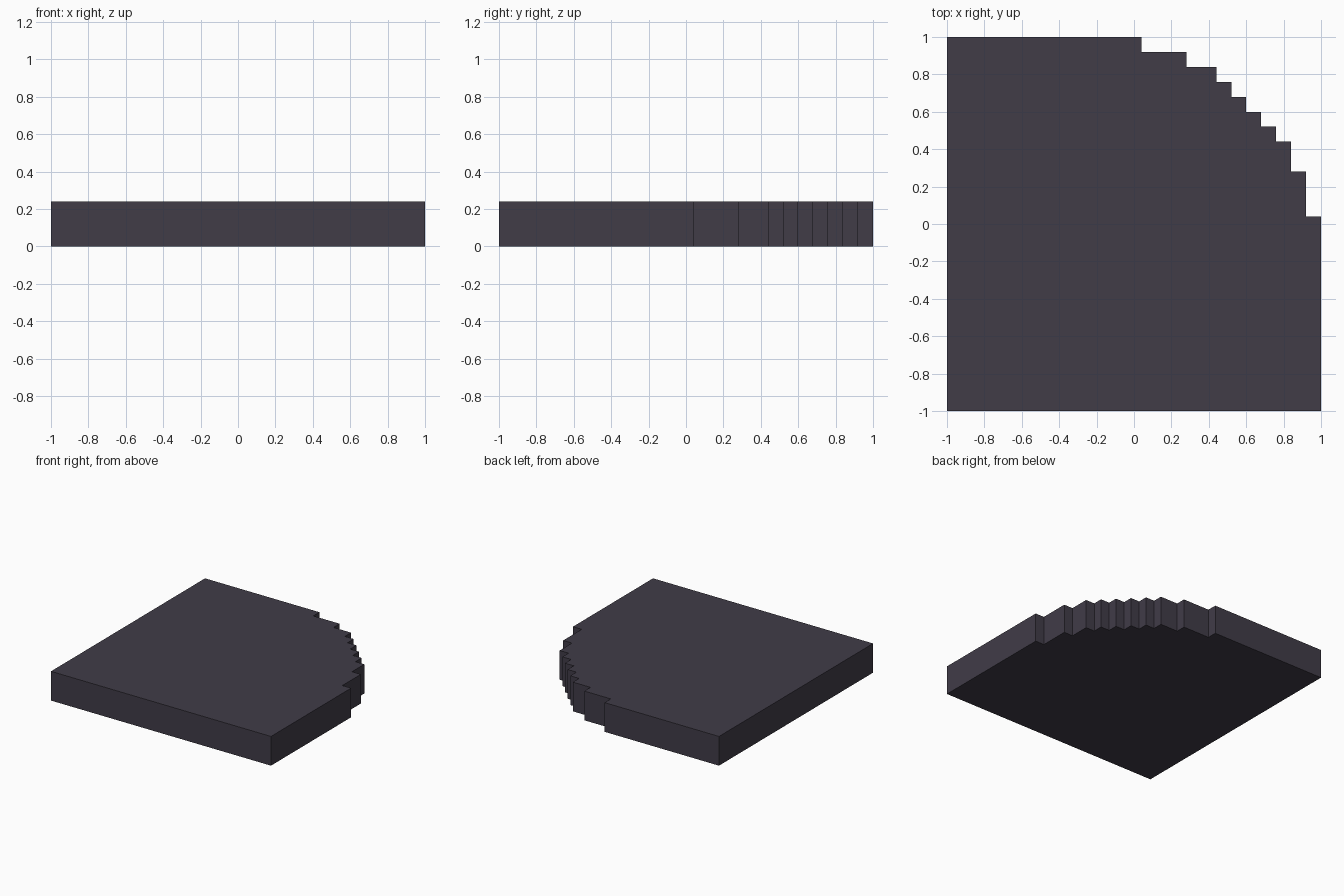
import bpy, bmesh

if "Cube" in bpy.data.objects:
    bpy.data.objects.remove(bpy.data.objects["Cube"])

U = 0.08      # block unit
H = 0.24      # slab thickness

# Stepped corner: outer corners (x, y) of each step, from back edge to right edge
steps = [(0.04, 1.0), (0.28, 0.92), (0.44, 0.84), (0.52, 0.76), (0.60, 0.68),
         (0.68, 0.60), (0.76, 0.52), (0.84, 0.44), (0.92, 0.28), (1.0, 0.04)]

# Outline of the slab, clockwise from the front left
outline = [(-1, -1), (-1, 1)]
for i, (x, y) in enumerate(steps):
    outline.append((x, y))
    if i + 1 < len(steps):
        outline.append((x, steps[i + 1][1]))
outline.append((1, -1))

# Extrude the outline upward
bm = bmesh.new()
base = bm.faces.new([bm.verts.new((x, y, 0)) for x, y in outline])
top = bmesh.ops.extrude_face_region(bm, geom=[base])["geom"]
for v in top:
    if isinstance(v, bmesh.types.BMVert):
        v.co.z = H
if not any(f.normal.z < -0.5 and f.calc_center_median().z < 0.01 for f in bm.faces):
    bm.faces.new([v for v in base.verts]) if base.is_valid and base not in bm.faces else None
bmesh.ops.recalc_face_normals(bm, faces=bm.faces[:])

mesh = bpy.data.meshes.new("rounded_corner_slab")
bm.to_mesh(mesh)
bm.free()
slab = bpy.data.objects.new("rounded_corner_slab", mesh)
bpy.context.collection.objects.link(slab)

# Dark slate colour
mat = bpy.data.materials.new("dark slate purple")
mat.diffuse_color = (0.052, 0.045, 0.064, 1)
mat.use_nodes = True
mat.node_tree.nodes["Principled BSDF"].inputs["Base Color"].default_value = mat.diffuse_color
mesh.materials.append(mat)
